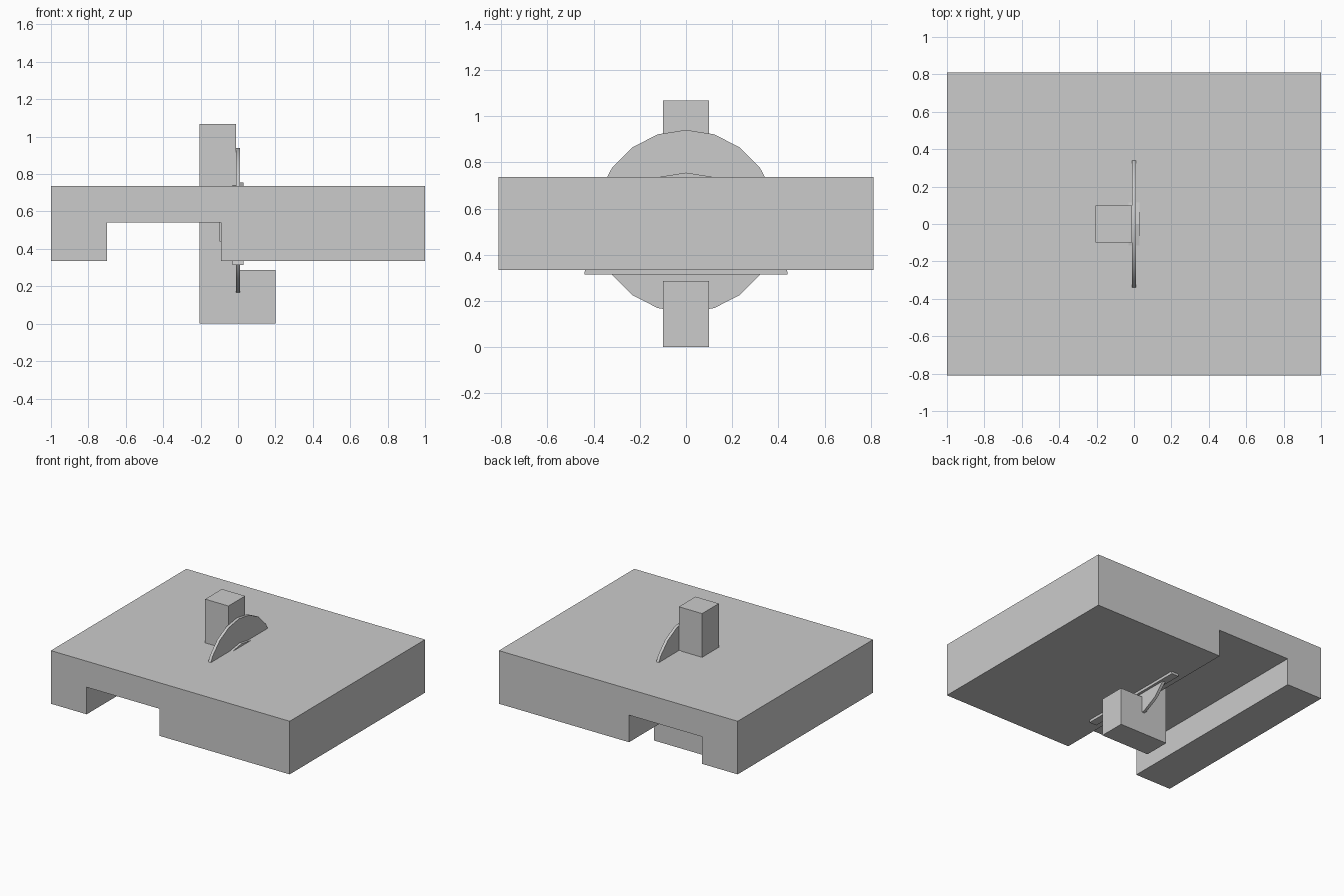
import bpy, bmesh, math
from mathutils import Vector

if "Cube" in bpy.data.objects:
    bpy.data.objects.remove(bpy.data.objects["Cube"])


def prism(name, profile, axis, lo, hi, smooth=False):
    """Extrude a profile: axis 'y' takes (x, z) points, axis 'x' takes (y, z) points."""
    def place(p, t):
        return (p[0], t, p[1]) if axis == 'y' else (t, p[0], p[1])
    bm = bmesh.new()
    face = bm.faces.new([bm.verts.new(place(p, lo)) for p in profile])
    ext = bmesh.ops.extrude_face_region(bm, geom=[face])
    shift = Vector(place((0, 0), hi - lo))
    bmesh.ops.translate(bm, vec=shift,
                        verts=[g for g in ext['geom'] if isinstance(g, bmesh.types.BMVert)])
    bmesh.ops.recalc_face_normals(bm, faces=bm.faces)
    mesh = bpy.data.meshes.new(name)
    bm.to_mesh(mesh)
    bm.free()
    obj = bpy.data.objects.new(name, mesh)
    bpy.context.collection.objects.link(obj)
    if smooth:
        bpy.context.view_layer.objects.active = obj
        obj.select_set(True)
        bpy.ops.object.shade_smooth_by_angle(angle=math.radians(30))
        obj.select_set(False)
    return obj


def arc(radius, z, count, sides=20):
    return [(radius * math.cos(2 * math.pi * i / sides),
             z + radius * math.sin(2 * math.pi * i / sides)) for i in range(count)]


# Table with a full-depth channel underneath
prism("table", [(-1, .335), (-.7, .335), (-.7, .54), (-.09, .54),
                (-.09, .335), (1, .335), (1, .737), (-1, .737)], 'y', -.81, .81)

# Upright column with a foot reaching under the blade
prism("column", [(-.205, 0), (.2, 0), (.2, .287), (-.01, .287),
                 (-.01, 1.068), (-.205, 1.068)], 'y', -.1, .1)

# Round blade
prism("blade", arc(.395, .545, 20), 'x', -.011, .011, smooth=True)

# Half-round blade housing, mostly inside the table
prism("blade_housing", arc(.44, .315, 11), 'x', -.03, .03)

# Drive block, buried in the table beside the column
prism("drive_block", [(-.1, .44), (.1, .44), (.1, .64), (-.1, .64)], 'y', -.2, .2)
